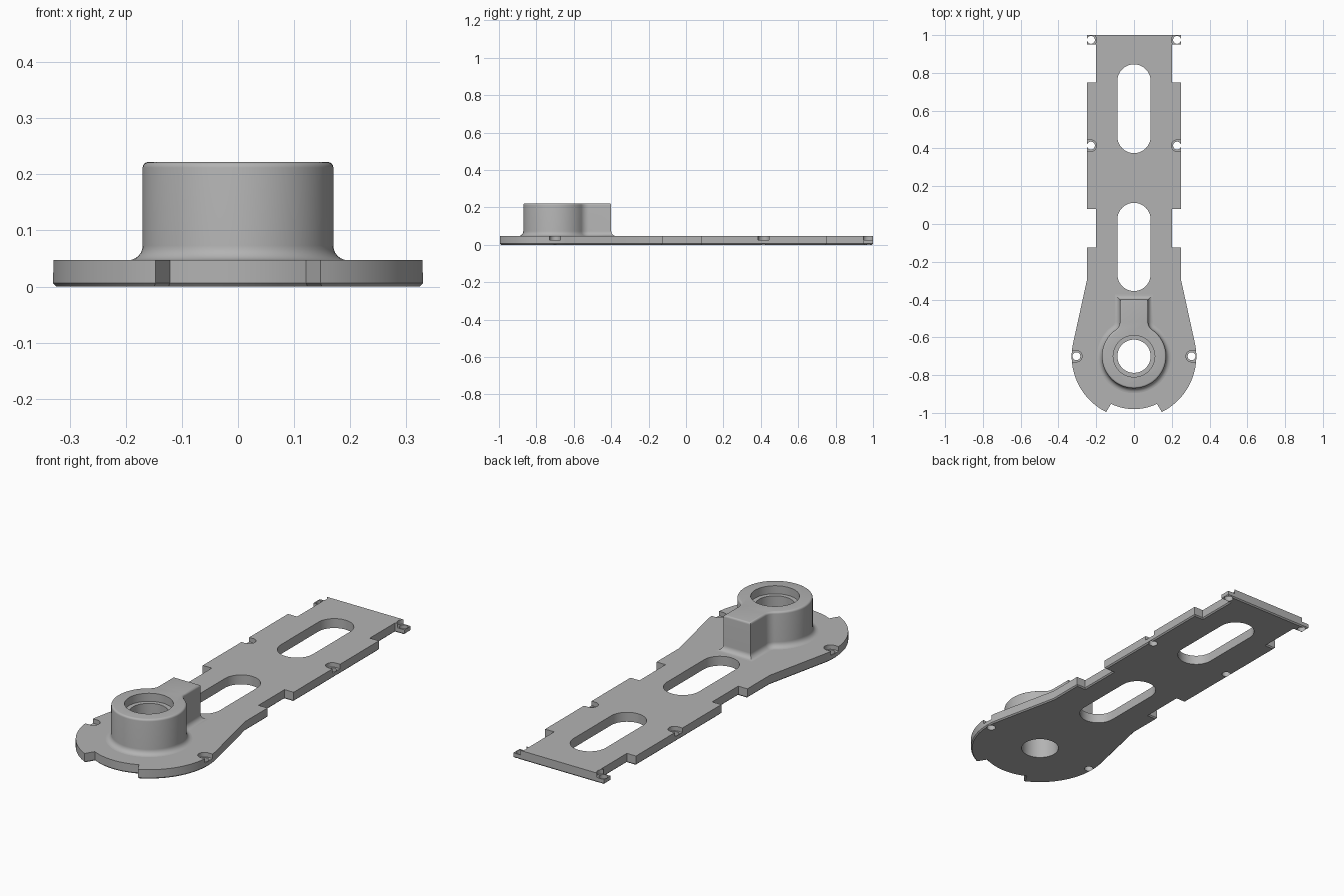
import bpy, bmesh
from math import sin, cos, pi, atan2, sqrt, radians

if "Cube" in bpy.data.objects:
    bpy.data.objects.remove(bpy.data.objects["Cube"])

grey = bpy.data.materials.new("plain grey")
grey.use_nodes = True
grey.diffuse_color = (0.45, 0.45, 0.45, 1)
grey.node_tree.nodes["Principled BSDF"].inputs["Base Color"].default_value = (0.45, 0.45, 0.45, 1)

THICK = 0.047       # plate thickness
HUB_Y = -0.70       # centre of the rounded end
HUB_TOP = 0.222


def arc(cx, cy, r, a0, a1, n):
    """Points on an arc, angles in degrees."""
    angles = [radians(a0 + (a1 - a0) * i / n) for i in range(n + 1)]
    return [(cx + r * cos(a), cy + r * sin(a)) for a in angles]


def loft(name, layers):
    """Closed solid through (outline, z) layers with equal point counts."""
    bm = bmesh.new()
    rings = [[bm.verts.new((x, y, z)) for x, y in pts] for pts, z in layers]
    n = len(rings[0])
    for low, high in zip(rings, rings[1:]):
        for i in range(n):
            j = (i + 1) % n
            bm.faces.new((low[i], low[j], high[j], high[i]))
    bm.faces.new(rings[0][::-1])
    bm.faces.new(rings[-1])
    bmesh.ops.recalc_face_normals(bm, faces=bm.faces)
    mesh = bpy.data.meshes.new(name)
    bm.to_mesh(mesh)
    bm.free()
    mesh.materials.append(grey)
    obj = bpy.data.objects.new(name, mesh)
    bpy.context.scene.collection.objects.link(obj)
    return obj


def cut(obj, outline, z0, z1):
    """Subtract a prism from the object."""
    cutter = loft("cutter", [(outline, z0), (outline, z1)])
    cutter.hide_render = True
    mod = obj.modifiers.new("cut", "BOOLEAN")
    mod.operation, mod.solver, mod.object = "DIFFERENCE", "EXACT", cutter
    deps = bpy.context.evaluated_depsgraph_get()
    mesh = bpy.data.meshes.new_from_object(obj.evaluated_get(deps))
    obj.modifiers.clear()
    obj.data = mesh
    bpy.data.objects.remove(cutter)


def circle(x, y, r, n=48):
    return arc(x, y, r, 0, 360 - 360 / n, n - 1)


# Base plate: right half outline from the front notch round to the back tab
half = (arc(0, HUB_Y, 0.28, -90, -64.3, 8)
        + arc(0, HUB_Y, 0.33, -63.5, 10, 28)
        + [(0.25, -0.30), (0.25, -0.125), (0.20, -0.125), (0.20, 0.08),
           (0.25, 0.08), (0.25, 0.75), (0.20, 0.75), (0.20, 0.95),
           (0.25, 0.95), (0.25, 1.0)])
outline = half + [(-x, y) for x, y in reversed(half[1:])]
plate = loft("base_plate", [(outline, 0), (outline, THICK)])

# Small chamfer round the underside
bm = bmesh.new()
bm.from_mesh(plate.data)
rim = [e for e in bm.edges if all(v.co.z < 0.001 for v in e.verts)]
bmesh.ops.bevel(bm, geom=rim, offset=0.006, segments=1, affect="EDGES")
bm.to_mesh(plate.data)
bm.free()

# Two long slots
for y0, y1 in ((0.375, 0.845), (-0.355, 0.112)):
    r = 0.088
    cut(plate, arc(0, y1 - r, r, 0, 180, 20) + arc(0, y0 + r, r, 180, 360, 20), -0.1, 0.1)

# Screw holes in open-sided pockets along both edges
for x, y in ((0.305, HUB_Y), (0.228, 0.415), (0.228, 0.975)):
    for side in (1, -1):
        pocket = arc(x, y, 0.03, 90, 270, 16) + [(x + 0.1, y - 0.03), (x + 0.1, y + 0.03)]
        cut(plate, [(side * px, py) for px, py in pocket], 0.025, 0.1)
        cut(plate, circle(side * x, y, 0.021, 24), -0.1, 0.1)


# Hub: round boss with a square arm, blended by concave fillets
def hub_outline(d):
    fx, reach = 0.125, 0.22
    fy = sqrt(reach ** 2 - fx ** 2)
    a = atan2(fy, fx) * 180 / pi
    w, f, end = 0.075 + d, 0.05 - d, -0.40 + d
    return ([(w, end), (-w, end)]
            + arc(-fx, HUB_Y + fy, f, 0, -a, 8)
            + arc(0, HUB_Y, 0.17 + d, 180 - a, 360 + a, 56)[1:-1]
            + arc(fx, HUB_Y + fy, f, 180 + a, 180, 8))


foot, edge = 0.026, 0.01
layers = [(hub_outline(foot), THICK - 0.01)]
for i in range(7):                      # flared foot
    t = i / 6 * pi / 2
    layers.append((hub_outline(foot * (1 - sin(t))), THICK + foot * (1 - cos(t))))
for i in range(5):                      # rounded top edge
    t = i / 4 * pi / 2
    layers.append((hub_outline(-edge * (1 - cos(t))), HUB_TOP - edge + edge * sin(t)))
hub = loft("hub", layers)

# Bore through both parts, with a wider seat at the top
bore = circle(0, HUB_Y, 0.088, 64)
cut(plate, bore, -0.1, 0.1)
cut(hub, bore, -0.1, 0.4)
cut(hub, circle(0, HUB_Y, 0.11, 64), HUB_TOP - 0.04, 0.4)

# Smooth curves, sharp corners
bpy.ops.object.select_all(action="DESELECT")
for obj in (plate, hub):
    obj.select_set(True)
bpy.context.view_layer.objects.active = plate
bpy.ops.object.shade_smooth_by_angle(angle=radians(30))
